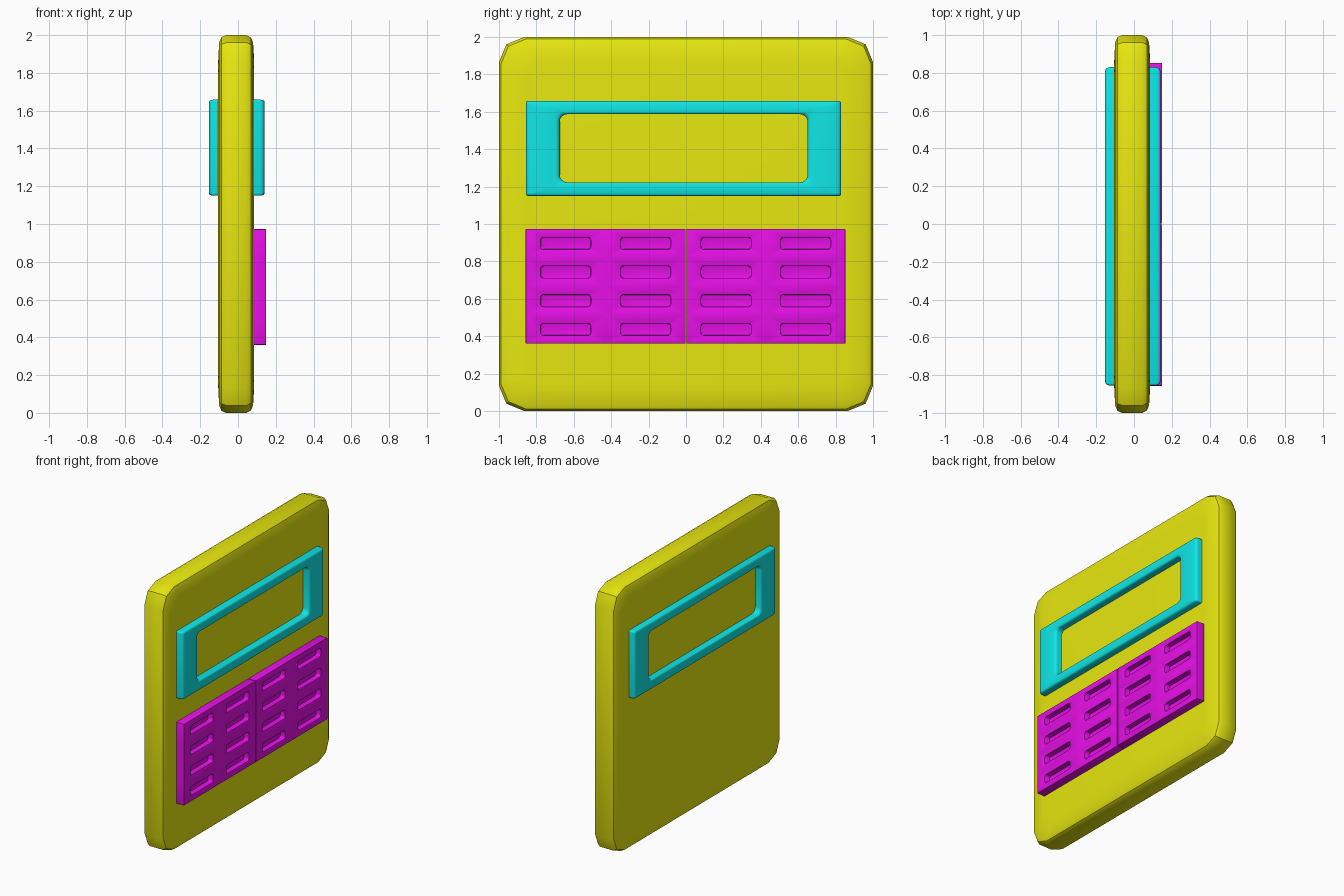
import bpy, bmesh, math

cube = bpy.data.objects.get("Cube")
if cube:
    bpy.data.objects.remove(cube, do_unlink=True)


def material(name, color):
    m = bpy.data.materials.new(name)
    m.use_nodes = True
    m.diffuse_color = color
    m.node_tree.nodes["Principled BSDF"].inputs["Base Color"].default_value = color
    return m


yellow = material("yellow", (0.8, 0.8, 0.005, 1))
cyan = material("cyan", (0.005, 0.8, 0.8, 1))
magenta = material("magenta", (0.8, 0.005, 0.8, 1))


def rounded_loop(bm, x, y0, y1, z0, z1, r, seg=4):
    """Ring of vertices round a rounded rectangle lying in a plane of constant x."""
    corners = [(y1 - r, z1 - r), (y0 + r, z1 - r), (y0 + r, z0 + r), (y1 - r, z0 + r)]
    ring = []
    for i, (cy, cz) in enumerate(corners):
        for k in range(seg + 1):
            a = math.pi / 2 * (i + k / seg)
            ring.append(bm.verts.new((x, cy + r * math.cos(a), cz + r * math.sin(a))))
    return ring


def bridge(bm, a, b):
    for i in range(len(a)):
        j = (i + 1) % len(a)
        bm.faces.new((a[i], a[j], b[j], b[i]))


def finish(bm, name, mat, bevel=0, segments=3, angle=35):
    bmesh.ops.recalc_face_normals(bm, faces=bm.faces)
    mesh = bpy.data.meshes.new(name)
    bm.to_mesh(mesh)
    bm.free()
    ob = bpy.data.objects.new(name, mesh)
    bpy.context.collection.objects.link(ob)
    mesh.materials.append(mat)
    bpy.ops.object.select_all(action="DESELECT")
    ob.select_set(True)
    bpy.context.view_layer.objects.active = ob
    if bevel:
        mod = ob.modifiers.new("soft_edges", "BEVEL")
        mod.width = bevel
        mod.segments = segments
        mod.limit_method = "ANGLE"
        mod.angle_limit = math.radians(50)
        bpy.ops.object.modifier_apply(modifier=mod.name)
    bpy.ops.object.shade_smooth_by_angle(angle=math.radians(angle))
    return ob


# Body: slab with clipped corners, soft rim and slightly crowned faces
bm = bmesh.new()
profile = [(0.14, -0.105), (0.04, -0.1), (0.012, -0.088), (0, -0.065),
           (0, 0.045), (0.012, 0.068), (0.04, 0.08), (0.14, 0.086)]
rings = [rounded_loop(bm, x, d - 1, 1 - d, d, 2 - d, 0.135 - d * 0.4, seg=2)
         for d, x in profile]
for a, b in zip(rings, rings[1:]):
    bridge(bm, a, b)
bm.faces.new(rings[0])
bm.faces.new(rings[-1])
finish(bm, "body", yellow)

# Screen frame: one ring passing through the body and standing proud on both sides
bm = bmesh.new()
outer = [rounded_loop(bm, x, -0.855, 0.83, 1.15, 1.658, 0.012) for x in (-0.153, 0.14)]
inner = [rounded_loop(bm, x, -0.675, 0.65, 1.223, 1.587, 0.04) for x in (-0.153, 0.14)]
bridge(bm, outer[0], outer[1])
bridge(bm, inner[0], inner[1])
for a, b in zip(outer, inner):
    bridge(bm, a, b)
finish(bm, "screen_frame", cyan, bevel=0.022, angle=50)


# Keypad: two panels, each a grid of cells with a sunken slot
def keypad(name, y0, y1, z0=0.36, z1=0.973, front=0.149, floor=0.108, back=0.07):
    bm = bmesh.new()
    w, h = (y1 - y0) / 2, (z1 - z0) / 4
    for col in range(2):
        for row in range(4):
            cy, cz = y0 + w * (col + 0.5), z0 + h * (row + 0.5)
            cell = rounded_loop(bm, front, cy - w / 2, cy + w / 2, cz - h / 2, cz + h / 2, 0)
            rim, base = [rounded_loop(bm, x, cy - 0.134, cy + 0.134, cz - 0.032, cz + 0.032, 0.016)
                         for x in (front, floor)]
            bridge(bm, cell, rim)
            bridge(bm, rim, base)
            bm.faces.new(base)
    bmesh.ops.remove_doubles(bm, verts=bm.verts, dist=0.0005)
    # Side walls and back
    border = [e for e in bm.edges if e.is_boundary]
    new = bmesh.ops.extrude_edge_only(bm, edges=border)["geom"]
    for v in new:
        if isinstance(v, bmesh.types.BMVert):
            v.co.x = back
    bmesh.ops.holes_fill(bm, edges=[e for e in bm.edges if e.is_boundary], sides=0)
    finish(bm, name, magenta, bevel=0.003, segments=2)


keypad("keypad_front_half", -0.857, -0.002)
keypad("keypad_rear_half", 0.002, 0.852)
